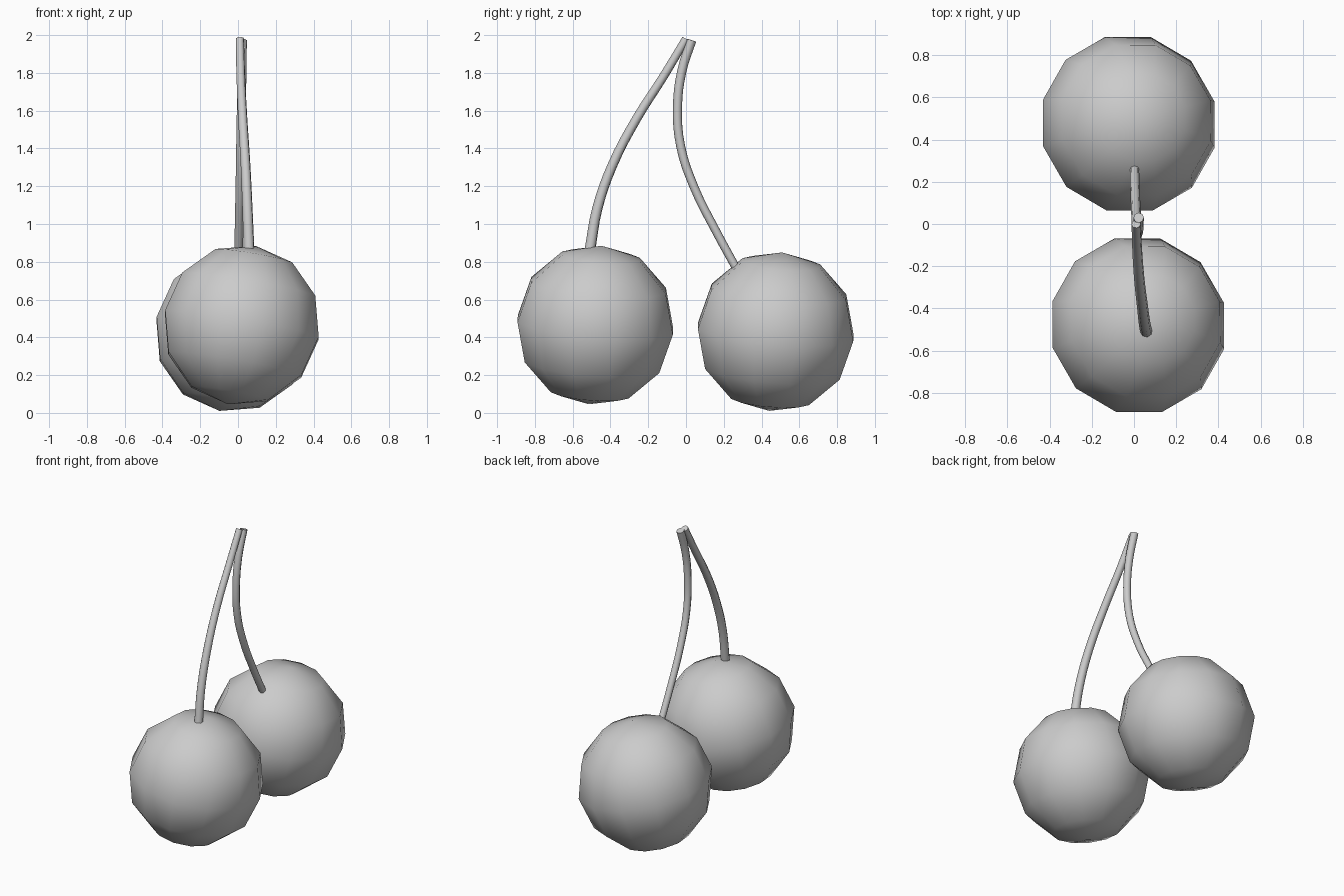
import bpy, math
from mathutils import Vector, Quaternion

if "Cube" in bpy.data.objects:
    bpy.data.objects.remove(bpy.data.objects["Cube"])

# Both fruits share the same slight tilt of their poles
POLE = Vector((0.073, 0.034, 0.419))
TILT = Vector((0, 0, 1)).rotation_difference(POLE) @ Quaternion((0, 0, 1), math.radians(15))


def fruit(name, center):
    bpy.ops.mesh.primitive_uv_sphere_add(segments=12, ring_count=6, radius=0.427)
    ob = bpy.context.object
    ob.name = name
    ob.data.transform(TILT.to_matrix().to_4x4())
    ob.location = center
    bpy.ops.object.shade_smooth()


def stem(name, points, r_bottom, r_top):
    cu = bpy.data.curves.new(name, 'CURVE')
    cu.dimensions = '3D'
    cu.bevel_depth = 1.0
    cu.bevel_resolution = 2
    cu.resolution_u = 4
    cu.use_fill_caps = True
    sp = cu.splines.new('BEZIER')
    sp.bezier_points.add(len(points) - 1)
    for i, (bp, co) in enumerate(zip(sp.bezier_points, points)):
        bp.co = co
        bp.handle_left_type = bp.handle_right_type = 'AUTO'
        bp.radius = r_bottom + (r_top - r_bottom) * i / (len(points) - 1)
    ob = bpy.data.objects.new(name, cu)
    bpy.context.collection.objects.link(ob)
    bpy.ops.object.select_all(action='DESELECT')
    ob.select_set(True)
    bpy.context.view_layer.objects.active = ob
    bpy.ops.object.convert(target='MESH')
    bpy.ops.object.shade_smooth_by_angle(angle=math.radians(50))


# Cherries
fruit("front_cherry", (0.02, -0.48, 0.465))
fruit("back_cherry", (-0.025, 0.475, 0.43))

# Stems meeting at the top
stem("front_stem", [(0.058, -0.508, 0.865), (0.05, -0.47, 1.08), (0.04, -0.39, 1.31),
                    (0.025, -0.26, 1.56), (0.015, -0.12, 1.78), (0.01, 0.0, 1.98)], 0.029, 0.022)
stem("back_stem", [(0.002, 0.272, 0.755), (0.005, 0.16, 0.96), (0.01, 0.045, 1.19),
                   (0.014, -0.028, 1.41), (0.018, -0.045, 1.62), (0.02, -0.022, 1.81),
                   (0.022, 0.03, 1.973)], 0.022, 0.025)
